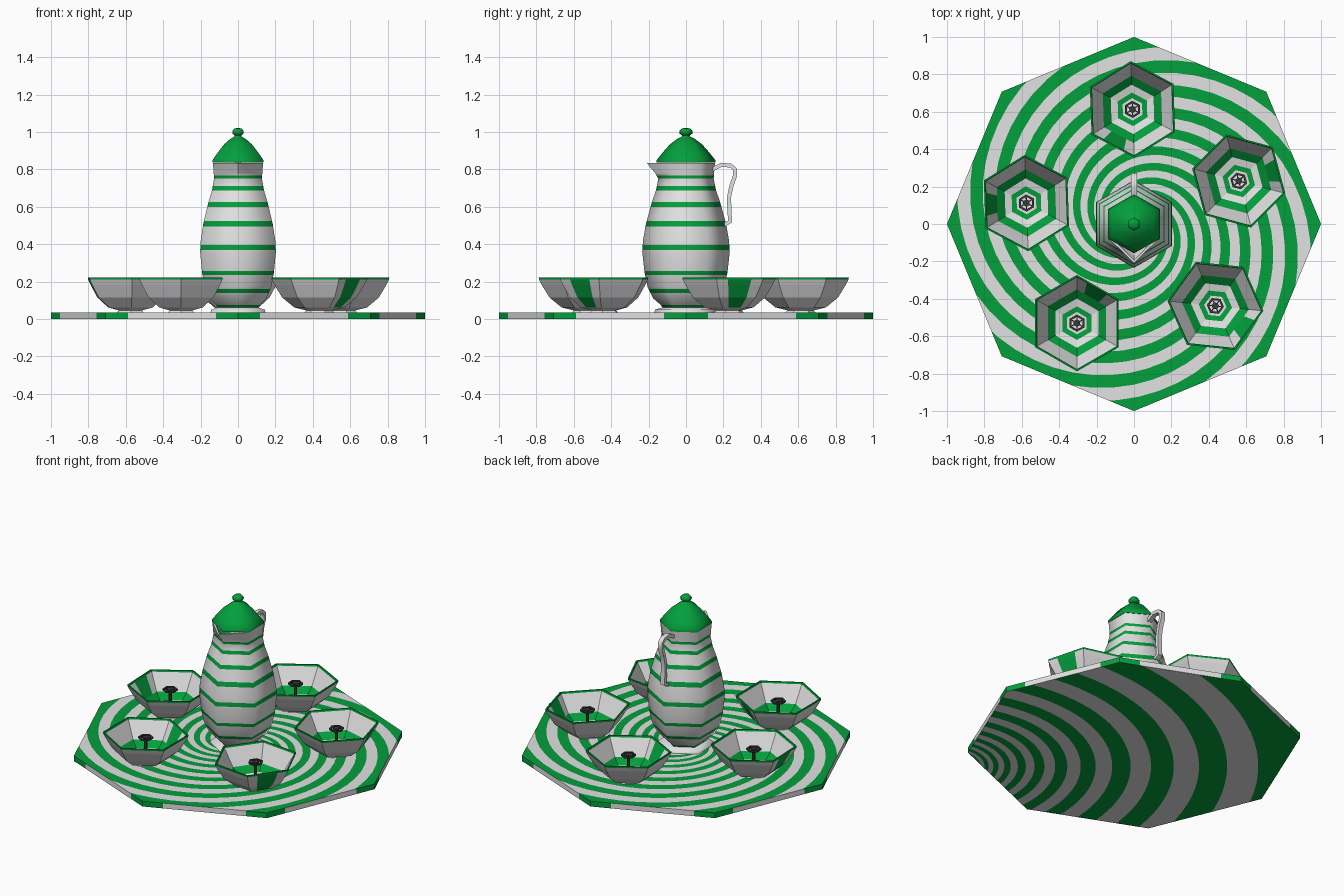
import bpy, bmesh, math
from mathutils import Vector, Matrix

if "Cube" in bpy.data.objects:
    bpy.data.objects.remove(bpy.data.objects["Cube"])


def material(name, col):
    m = bpy.data.materials.new(name)
    m.diffuse_color = (*col, 1)
    m.use_nodes = True
    m.node_tree.nodes["Principled BSDF"].inputs["Base Color"].default_value = m.diffuse_color
    return m


MATS = [material("white", (0.76, 0.76, 0.76)), material("green", (0.001, 0.35, 0.046)),
        material("dark_grey", (0.04, 0.04, 0.04))]
W, G, D = 0, 1, 2


def finish(name, bm, recalc=True, smooth=False):
    if recalc:
        bmesh.ops.recalc_face_normals(bm, faces=bm.faces)
    for f in bm.faces:
        f.smooth = smooth
    if smooth:
        for e in bm.edges:
            e.smooth = e.calc_face_angle(0) < math.radians(62)
    me = bpy.data.meshes.new(name)
    bm.to_mesh(me)
    bm.free()
    for m in MATS:
        me.materials.append(m)
    ob = bpy.data.objects.new(name, me)
    bpy.context.collection.objects.link(ob)
    return ob


def lathe(profile, sides=6, sub=1, rot=90):
    """Sweep (radius, z, colour of next segment) around z as a flat-sided polygon."""
    bm = bmesh.new()
    corners = [Vector((math.cos(math.radians(rot + 360 * i / sides)),
                       math.sin(math.radians(rot + 360 * i / sides)), 0)) for i in range(sides)]
    dirs = [corners[i].lerp(corners[(i + 1) % sides], s / sub)
            for i in range(sides) for s in range(sub)]
    rows = [[bm.verts.new((d.x * r, d.y * r, z)) for d in dirs] for r, z, c in profile]
    n = len(dirs)
    for a, b, p in zip(rows, rows[1:], profile):
        for j in range(n):
            f = bm.faces.new((a[j], a[(j + 1) % n], b[(j + 1) % n], b[j]))
            f.material_index = p[2]
    bmesh.ops.remove_doubles(bm, verts=bm.verts, dist=1e-5)
    return bm


def polar_grid(points, colour):
    """Closed rings of points, coloured by (ring, segment)."""
    bm = bmesh.new()
    rows = [[bm.verts.new(p) for p in ring] for ring in points]
    n = len(rows[0])
    for i in range(len(rows) - 1):
        for j in range(n):
            f = bm.faces.new((rows[i][j], rows[i + 1][j],
                              rows[i + 1][(j + 1) % n], rows[i][(j + 1) % n]))
            f.material_index = colour(i, j)
    bmesh.ops.remove_doubles(bm, verts=bm.verts, dist=1e-5)
    return bm


def cut_octagon(bm):
    for k in range(8):
        a = math.radians(22.5 + 45 * k)
        nrm = Vector((math.cos(a), math.sin(a), 0))
        bmesh.ops.bisect_plane(bm, geom=bm.verts[:] + bm.edges[:] + bm.faces[:], dist=1e-6,
                               plane_co=nrm * math.cos(math.pi / 8), plane_no=nrm,
                               clear_outer=True)


# Tray top: one spiral arm per corner, cut to an octagon
ARMS, TWIST, STEPS, TOP = 8, 10.6, 90, 0.035
start = TWIST * math.sqrt(0.965) - math.pi / ARMS / 2
rings = []
for i in range(STEPS + 1):
    t = 1.03 * i / STEPS
    rings.append([(t * t * math.cos(start + math.pi * j / ARMS - TWIST * t),
                   t * t * math.sin(start + math.pi * j / ARMS - TWIST * t), TOP)
                  for j in range(2 * ARMS)])
bm = polar_grid(rings, lambda i, j: (j + 1) % 2)
cut_octagon(bm)
finish("tray_top", bm)

# Tray rim: white sides with green corners
bm = lathe([(1, 0, W), (1, TOP, W)], sides=8, sub=6, rot=0)
for f in bm.faces:
    c = f.calc_center_median()
    if c.xy.length > 0.955:
        f.material_index = G
finish("tray_rim", bm)

# Tray underside: widening arcs from one corner
cx, cy = 0.70, -0.915
radii = [2.3] + [1.87 * 0.9 ** k for k in range(24)]
rings = [[(cx + r * math.cos(math.tau * j / 96), cy + r * math.sin(math.tau * j / 96), 0)
          for j in range(96)] for r in radii]
bm = polar_grid(rings, lambda i, j: (i + 1) % 2)
cut_octagon(bm)
bm.normal_update()
bmesh.ops.reverse_faces(bm, faces=[f for f in bm.faces if f.normal.z > 0])
finish("tray_underside", bm, recalc=False)

# Jug body, striped by height, with a pulled-out spout
jug = [(0, 0.036), (0.17, 0.036), (0.165, 0.05), (0.125, 0.062), (0.135, 0.075), (0.175, 0.11),
       (0.205, 0.17), (0.222, 0.25), (0.234, 0.36), (0.23, 0.42), (0.214, 0.51), (0.184, 0.62),
       (0.16, 0.69), (0.148, 0.75), (0.15, 0.78), (0.155, 0.835), (0.14, 0.835), (0.135, 0.76),
       (0, 0.74)]
bm = lathe([(r, z, W) for r, z in jug])
for v in bm.verts:
    if v.co.z > 0.77 and abs(v.co.x) < 0.01 and v.co.y < -0.1:
        v.co.y -= 0.055 if v.co.z > 0.8 else 0.015
STRIPES = [(0.062, 0.075), (0.14, 0.16), (0.235, 0.257), (0.37, 0.397), (0.495, 0.525),
           (0.6, 0.625), (0.688, 0.71), (0.75, 0.767)]
for z in [z for s in STRIPES for z in s]:
    bmesh.ops.bisect_plane(bm, geom=bm.verts[:] + bm.edges[:] + bm.faces[:], dist=1e-5,
                           plane_co=(0, 0, z), plane_no=(0, 0, 1))
for f in bm.faces:
    z = f.calc_center_median().z
    if any(a < z < b for a, b in STRIPES):
        f.material_index = G
finish("jug_body", bm, smooth=True)

# Lid with knob
lid = [(0, 0.836), (0.157, 0.836), (0.157, 0.85), (0.125, 0.89), (0.085, 0.935), (0.045, 0.965),
       (0.022, 0.975), (0.02, 0.982), (0.034, 0.99), (0.035, 1.005), (0.024, 1.018), (0, 1.022)]
finish("jug_lid", lathe([(r, z, G) for r, z in lid]), smooth=True)

# Handle: flat strap along a path in the y-z plane
path = [(0.14, 0.80), (0.19, 0.825), (0.24, 0.82), (0.262, 0.80), (0.262, 0.765), (0.242, 0.71),
        (0.23, 0.65), (0.232, 0.58), (0.236, 0.52), (0.205, 0.505)]
bm = bmesh.new()
prev = None
for i, p in enumerate(path):
    a, b = Vector(path[max(i - 1, 0)]), Vector(path[min(i + 1, len(path) - 1)])
    d = (b - a).normalized() * 0.011
    sect = [bm.verts.new((x, p[0] - s * d.y, p[1] + s * d.x))
            for x, s in ((-0.015, -1), (0.015, -1), (0.015, 1), (-0.015, 1))]
    if prev:
        for j in range(4):
            bm.faces.new((prev[j], prev[(j + 1) % 4], sect[(j + 1) % 4], sect[j]))
    else:
        bm.faces.new(sect)
    prev = sect
bm.faces.new(prev)
finish("jug_handle", bm, smooth=True)

# Bowls: x, y, turn, direction of the green patch
BOWLS = [(-0.008, 0.613, 92, 246), (-0.575, 0.112, 92, 182), (0.56, 0.23, 105, 14),
         (0.435, -0.438, 114, -38), (-0.305, -0.53, 90, 60)]
bowl = [(0, 0.036, W), (0.08, 0.036, W), (0.07, 0.046, W), (0.135, 0.062, W), (0.2, 0.115, W),
        (0.243, 0.185, W), (0.256, 0.211, G), (0.258, 0.222, G), (0.249, 0.222, G),
        (0.245, 0.212, W), (0.18, 0.107, G), (0.132, 0.07, W), (0.09, 0.06, G),
        (0.06, 0.056, W), (0, 0.055, W)]
# Dark stand in each bowl: stem with hub, and a ring held by bars
stem = [(0, 0.054, D), (0.01, 0.054, D), (0.01, 0.19, D), (0.02, 0.192, D), (0.02, 0.2, D),
        (0, 0.2, D)]
ring = [(0.046, 0.19, D), (0.046, 0.2, D), (0.034, 0.2, D), (0.034, 0.19, D), (0.046, 0.19, D)]
for i, (x, y, rot, patch) in enumerate(BOWLS, 1):
    bm = lathe(bowl, sub=4, rot=rot)
    for f in bm.faces:
        c = f.calc_center_median()
        off = (math.degrees(math.atan2(c.y, c.x)) - patch + 180) % 360 - 180
        if abs(off) < 19 and c.z > 0.07:
            f.material_index = G
    finish(f"bowl_{i}", bm).location = (x, y, 0)
    finish(f"bowl_stem_{i}", lathe(stem, rot=rot)).location = (x, y, 0)
    bm = lathe(ring, rot=rot)
    for k in range(3):
        mat = (Matrix.Translation((0, 0, 0.195))
               @ Matrix.Rotation(math.radians(rot + 60 * k), 4, 'Z')
               @ Matrix.Diagonal((0.07, 0.006, 0.006, 1)))
        bmesh.ops.create_cube(bm, size=1, matrix=mat)
    for f in bm.faces:
        f.material_index = D
    finish(f"bowl_ring_{i}", bm).location = (x, y, 0)
